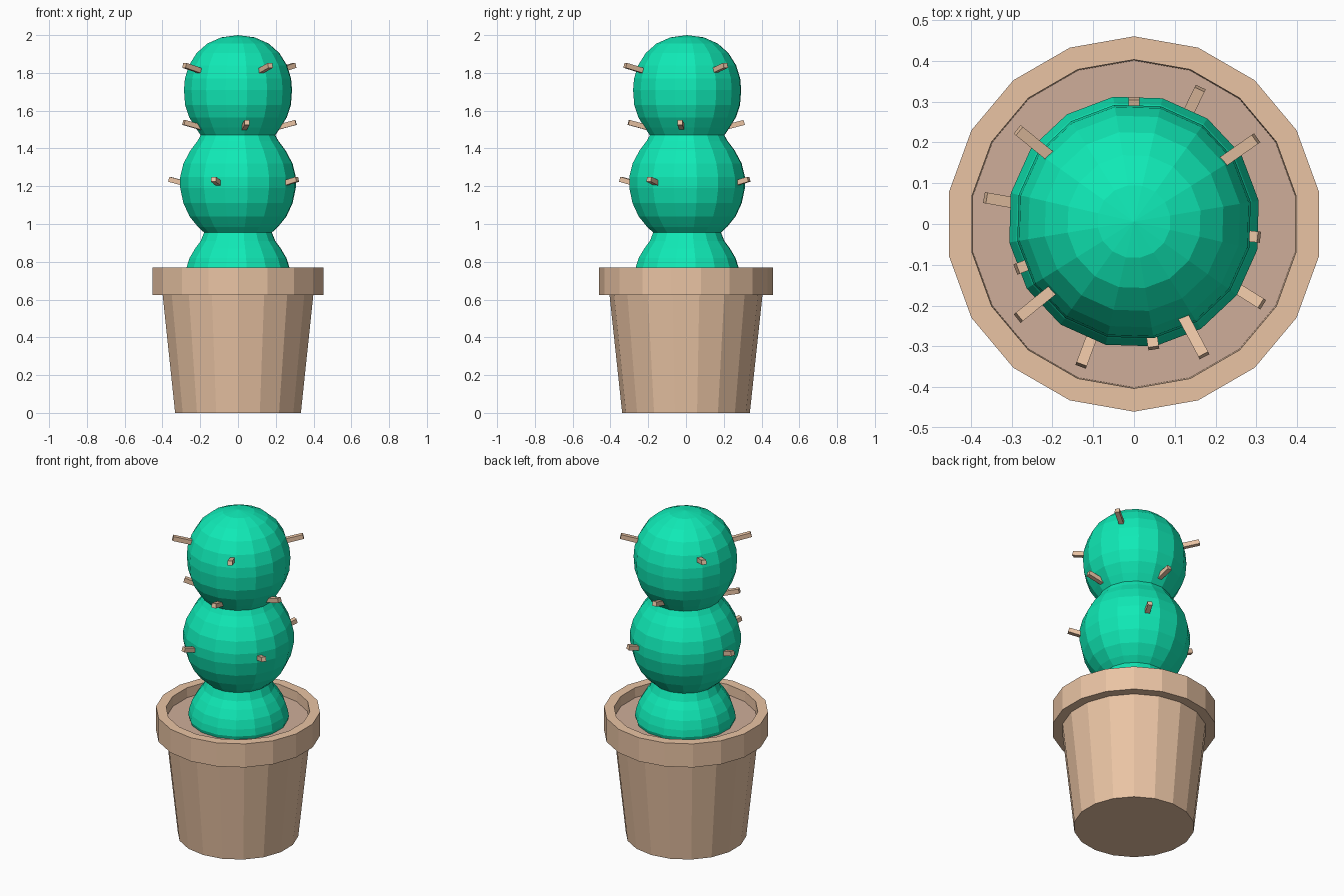
import bpy
import bmesh
from math import sin, cos, radians, pi
from mathutils import Matrix

if "Cube" in bpy.data.objects:
    bpy.data.objects.remove(bpy.data.objects["Cube"])


def material(name, rgb):
    m = bpy.data.materials.new(name)
    m.diffuse_color = (*rgb, 1)
    m.use_nodes = True
    m.node_tree.nodes["Principled BSDF"].inputs["Base Color"].default_value = m.diffuse_color
    return m


def make_object(name, bm, mat):
    bmesh.ops.recalc_face_normals(bm, faces=bm.faces)
    me = bpy.data.meshes.new(name)
    bm.to_mesh(me)
    bm.free()
    me.materials.append(mat)
    ob = bpy.data.objects.new(name, me)
    bpy.context.collection.objects.link(ob)
    return ob


def lathe(name, profile, sides, turn, mat):
    """Spin (radius, z) points around z; radius 0 makes a pole."""
    bm = bmesh.new()
    rings = []
    for r, z in profile:
        if r == 0:
            rings.append([bm.verts.new((0, 0, z))] * sides)
        else:
            rings.append([bm.verts.new((r * cos(turn + 2 * pi * i / sides),
                                        r * sin(turn + 2 * pi * i / sides), z))
                          for i in range(sides)])
    for a, b in zip(rings, rings[1:]):
        for i in range(sides):
            j = (i + 1) % sides
            bm.faces.new(list(dict.fromkeys((a[i], a[j], b[j], b[i]))))
    for ring, (r, z) in ((rings[0], profile[0]), (rings[-1], profile[-1])):
        if r:
            bm.faces.new(ring)
    return make_object(name, bm, mat)


clay = material("clay", (0.82, 0.55, 0.37))
earth = material("earth", (0.62, 0.42, 0.32))
green = material("green", (0.005, 0.82, 0.47))

# Tapered pot with overhanging rim and a recessed top
SOIL = 0.71
lathe("pot", [(0.338, 0), (0.405, 0.625), (0.46, 0.625), (0.46, 0.77),
              (0.403, 0.77), (0.40, SOIL - 0.02)], 18, pi / 2, clay)
lathe("soil", [(0.402, SOIL - 0.015), (0.402, SOIL)], 18, pi / 2, earth)

# Cactus body: three stacked lobes pinched at the necks
body = lathe("cactus_body", [
    (0.27, 0.69), (0.282, 0.73), (0.276, 0.77), (0.26, 0.82), (0.23, 0.87),
    (0.20, 0.91), (0.182, 0.955),
    (0.215, 0.985), (0.26, 1.04), (0.293, 1.11), (0.31, 1.19), (0.31, 1.25),
    (0.293, 1.32), (0.255, 1.39), (0.217, 1.44), (0.20, 1.47),
    (0.228, 1.51), (0.262, 1.565), (0.284, 1.63), (0.29, 1.71), (0.285, 1.77),
    (0.263, 1.84), (0.222, 1.905), (0.165, 1.955), (0.09, 1.988), (0, 2.0)],
    16, radians(9.5), green)
body.location.y = 0.006

# Spines: (tip radius, tip height, angles around the trunk)
rows = [("lower", 0.37, 1.237, (64, 170, 249.5, 328)),
        ("middle", 0.308, 1.538, (90, 201, 279, 354)),
        ("upper", 0.365, 1.84, (35, 141, 219, 298))]
for row, radius, height, angles in rows:
    for n, angle in enumerate(angles, 1):
        bm = bmesh.new()
        bmesh.ops.create_cube(bm, size=1, matrix=(
            Matrix.Rotation(radians(angle), 4, 'Z')
            @ Matrix.Translation((radius, 0, height))
            @ Matrix.Rotation(radians(-15), 4, 'Y')
            @ Matrix.Translation((-0.07, 0, 0))
            @ Matrix.Diagonal((0.14, 0.027, 0.027, 1))))
        make_object(f"{row}_spine_{n}", bm, clay)
